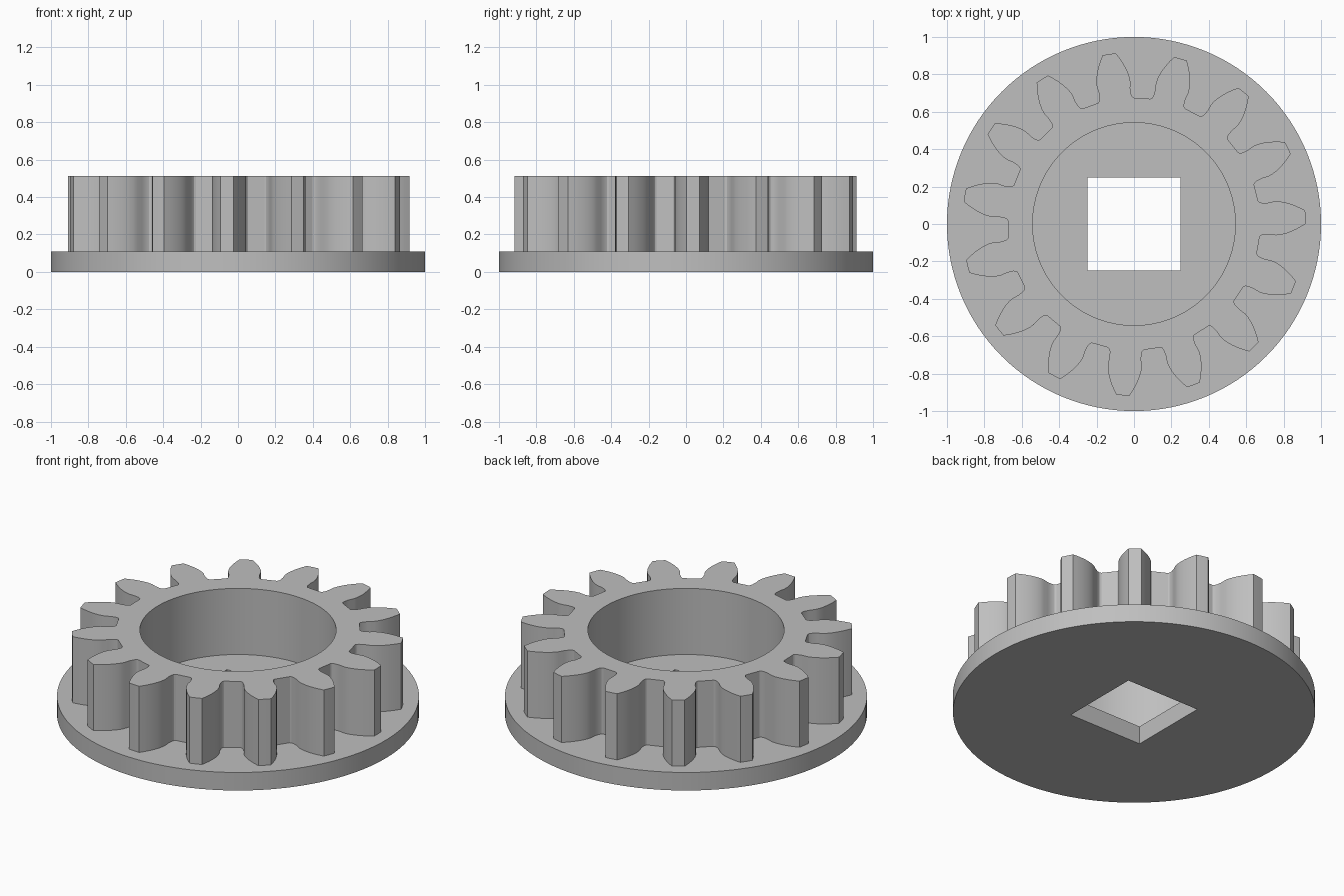
import bpy, bmesh, math

if "Cube" in bpy.data.objects:
    bpy.data.objects.remove(bpy.data.objects["Cube"])

grey = bpy.data.materials.new("plain grey")
grey.diffuse_color = (0.52, 0.52, 0.52, 1)
grey.use_nodes = True
grey.node_tree.nodes["Principled BSDF"].inputs["Base Color"].default_value = grey.diffuse_color


def circle(r, n):
    return [(r * math.cos(math.tau * i / n), r * math.sin(math.tau * i / n)) for i in range(n)]


def slab(name, outer, inner, z0, z1, bottom=True):
    """Extrude an outline with a hole from z0 to z1."""
    bm = bmesh.new()
    rings = {}
    for z in (z0, z1):
        edges = []
        for key, pts in (("outer", outer), ("inner", inner)):
            vs = [bm.verts.new((x, y, z)) for x, y in pts]
            rings[key, z] = vs
            edges += [bm.edges.new((vs[i - 1], vs[i])) for i in range(len(vs))]
        if z == z1 or bottom:
            bmesh.ops.triangle_fill(bm, edges=edges, use_beauty=True, normal=(0, 0, 1))
    for key in ("outer", "inner"):
        a, b = rings[key, z0], rings[key, z1]
        for i in range(len(a)):
            f = (a[i - 1], a[i], b[i], b[i - 1])
            bm.faces.new(f if key == "outer" else f[::-1])
    # caps face outwards
    bm.normal_update()
    for f in bm.faces:
        if abs(f.normal.z) > 0.5:
            up = f.calc_center_median().z > (z0 + z1) / 2
            if (f.normal.z > 0) != up:
                f.normal_flip()
    me = bpy.data.meshes.new(name)
    bm.to_mesh(me)
    bm.free()
    me.materials.append(grey)
    ob = bpy.data.objects.new(name, me)
    bpy.context.collection.objects.link(ob)
    bpy.ops.object.select_all(action='DESELECT')
    ob.select_set(True)
    bpy.context.view_layer.objects.active = ob
    bpy.ops.object.shade_smooth_by_angle(angle=math.radians(25))
    return ob


# Involute tooth flank: (radius, half angle) from root to tip
TEETH, TIP, PITCH = 15, 0.918, 0.81
BASE = PITCH * math.cos(math.radians(20))


def inv(r):
    a = math.acos(min(1, BASE / r))
    return math.tan(a) - a


half = [(0.675, math.radians(8.2)), (0.681, math.radians(7.5)),
        (0.695, math.radians(7.0)), (0.725, math.radians(6.7))]
for i in range(7):
    r = BASE + (TIP - BASE) * i / 6
    half.append((r, math.pi / (2 * TEETH) + inv(PITCH) - inv(r)))

gear = []
for t in range(TEETH):
    c = math.radians(2.3) + math.tau * t / TEETH
    tooth = [(r, c - a) for r, a in half] + [(TIP, c)] + [(r, c + a) for r, a in reversed(half)]
    gear += [(r * math.cos(a), r * math.sin(a)) for r, a in tooth]

# Base disc with square shaft hole
s = 0.248
slab("base_disc", circle(1.0, 128), [(s, s), (-s, s), (-s, -s), (s, -s)], 0, 0.11)
# Toothed ring standing on the disc
slab("toothed_ring", gear, circle(0.542, 96), 0.11, 0.513, bottom=False)
